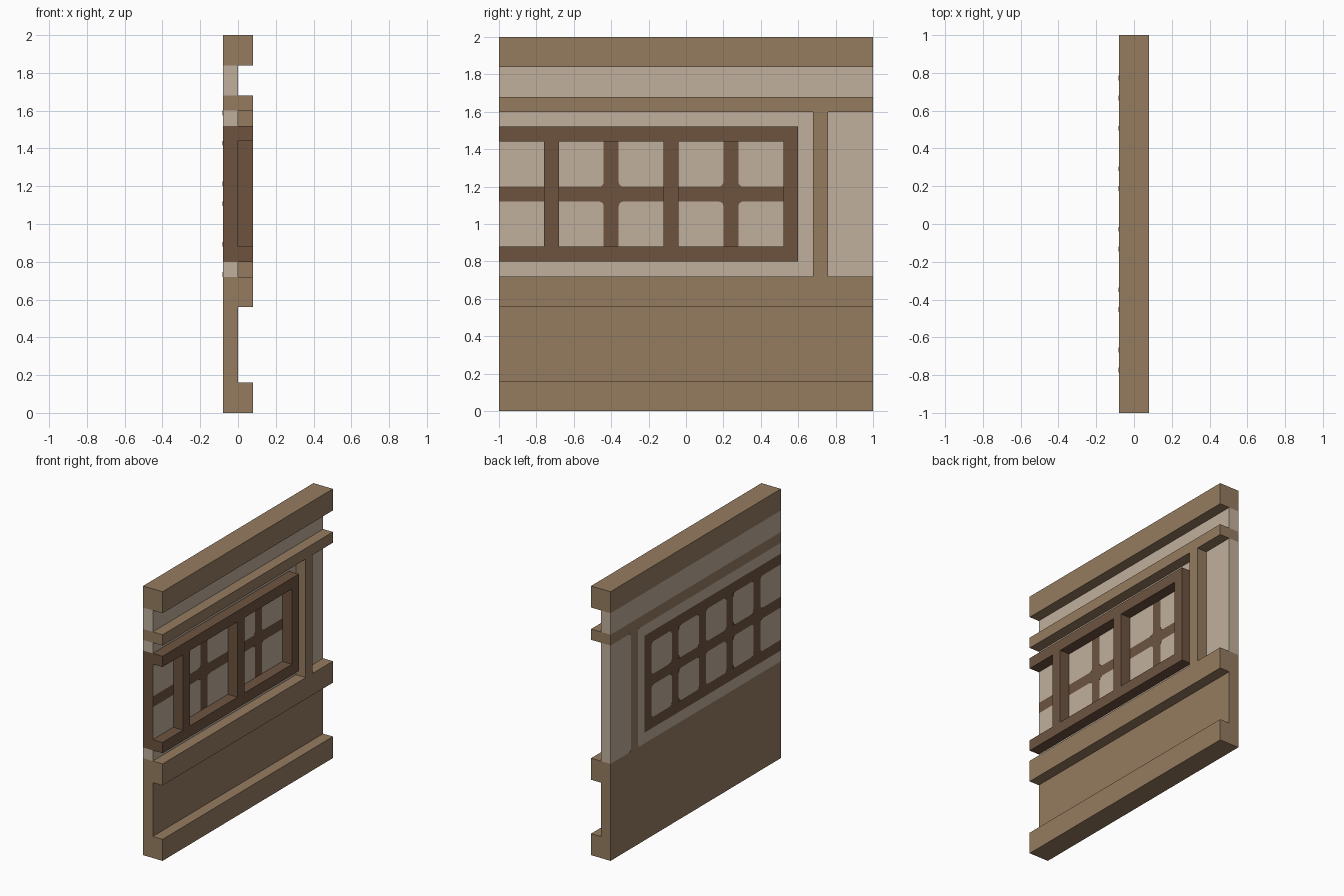
import bpy, bmesh, math

cube = bpy.data.objects.get("Cube")
if cube:
    bpy.data.objects.remove(cube, do_unlink=True)


def material(name, rgb):
    lin = [((c / 255 + 0.055) / 1.055) ** 2.4 for c in rgb] + [1.0]
    m = bpy.data.materials.new(name)
    m.use_nodes = True
    m.diffuse_color = lin
    m.node_tree.nodes["Principled BSDF"].inputs["Base Color"].default_value = lin
    return m


BROWN = material("light timber", (149, 124, 96))
DARK = material("dark timber", (109, 84, 64))
PALE = material("pale plaster", (192, 176, 156))


def finish(name, bm, mats):
    bmesh.ops.recalc_face_normals(bm, faces=bm.faces[:])
    mesh = bpy.data.meshes.new(name)
    bm.to_mesh(mesh)
    bm.free()
    for m in mats:
        mesh.materials.append(m)
    ob = bpy.data.objects.new(name, mesh)
    bpy.context.collection.objects.link(ob)
    return ob


def add_box(bm, x, y, z):
    vs = bmesh.ops.create_cube(bm, size=1)["verts"]
    for v in vs:
        v.co = [s[0] if c < 0 else s[1] for c, s in zip(v.co, (x, y, z))]


def timber(name, mat, *bars):
    """Raised bars on the +x face, each given as (y range, z range)."""
    bm = bmesh.new()
    for y, z in bars:
        add_box(bm, (0, 0.08), y, z)
    return finish(name, bm, [mat])


# Wall layout: pane openings and post
PANE_Y = [(-1, -0.76), (-0.68, -0.44), (-0.36, -0.12), (-0.04, 0.2), (0.28, 0.52)]
PANE_Z = [(0.88, 1.12), (1.2, 1.44)]
POST = (0.68, 0.76)


def wall_colour(y, z):
    if z < 0.72 or z > 1.84 or 1.6 < z < 1.68:
        return 0
    if z < 1.6 and POST[0] < y < POST[1]:
        return 0
    if 0.8 < z < 1.52 and y < 0.6:
        in_pane = (any(a < y < b for a, b in PANE_Y)
                   and any(a < z < b for a, b in PANE_Z))
        return 2 if in_pane else 1
    return 2


# Wall slab, cut along the layout lines and coloured by cell
bm = bmesh.new()
add_box(bm, (-0.08, 0), (-1, 1), (0, 2))
y_cuts = [y for p in PANE_Y for y in p if y > -1] + [0.6, *POST]
z_cuts = [z for p in PANE_Z for z in p] + [0.72, 0.8, 1.52, 1.6, 1.68, 1.84]
for axis, cuts in ((1, y_cuts), (2, z_cuts)):
    for c in cuts:
        co, no = [0, 0, 0], [0, 0, 0]
        co[axis], no[axis] = c, 1
        bmesh.ops.bisect_plane(bm, geom=bm.verts[:] + bm.edges[:] + bm.faces[:],
                               plane_co=co, plane_no=no)
for f in bm.faces:
    c = f.calc_center_median()
    f.material_index = wall_colour(c.y, c.z)
finish("wall_slab", bm, [BROWN, DARK, PALE])

# Raised rails and post
timber("top_rail", BROWN, ((-1, 1), (1.84, 2)))
timber("upper_rail", BROWN, ((-1, 1), (1.6, 1.68)))
timber("middle_rail", BROWN, ((-1, 1), (0.56, 0.72)))
timber("bottom_rail", BROWN, ((-1, 1), (0, 0.16)))
timber("wall_post", BROWN, (POST, (0.72, 1.6)))

# Raised window frame and mullions
timber("window_frame", DARK,
       ((-1, 0.6), (1.44, 1.52)), ((-1, 0.6), (0.8, 0.88)),
       ((0.52, 0.6), (0.88, 1.44)))
timber("window_mullions", DARK,
       *[((y, y + 0.08), (0.88, 1.44)) for y in (-0.76, -0.12)])


def fillets(name, mat, x0, x1, corners, r=0.025):
    """Thin concave corner plates; each corner is (y, z, y dir, z dir)."""
    bm = bmesh.new()
    for y, z, dy, dz in corners:
        pts = [(y, z)]
        for i in range(5):
            a = i * math.pi / 8
            pts.append((y + dy * r * (1 - math.sin(a)), z + dz * r * (1 - math.cos(a))))
        rings = [[bm.verts.new((x, *p)) for p in pts] for x in (x0, x1)]
        bm.faces.new(rings[0])
        bm.faces.new(rings[1])
        for i in range(len(pts)):
            j = (i + 1) % len(pts)
            bm.faces.new((rings[0][i], rings[0][j], rings[1][j], rings[1][i]))
    return finish(name, bm, [mat])


# Rounded pane corners: at the thin bar crossings in front, everywhere behind
front = [(y + s * 0.04, 1.16 + t * 0.04, s, t)
         for y in (-0.4, 0.24) for s in (-1, 1) for t in (-1, 1)]
back = [(y, z, dy, dz) for p in PANE_Y for q in PANE_Z
        for y, dy in zip(p, (1, -1)) for z, dz in zip(q, (1, -1)) if y > -1]
fillets("front_pane_corners", DARK, 0, 0.001, front)
fillets("back_pane_corners", DARK, -0.081, -0.08, back)

# Rounded plaster corners beside the post on the back
post = [(y, z, dy, dz) for y, dy in zip(POST, (-1, 1))
        for z, dz in ((0.72, 1), (1.6, -1))]
fillets("back_post_corners", BROWN, -0.081, -0.08, post)
